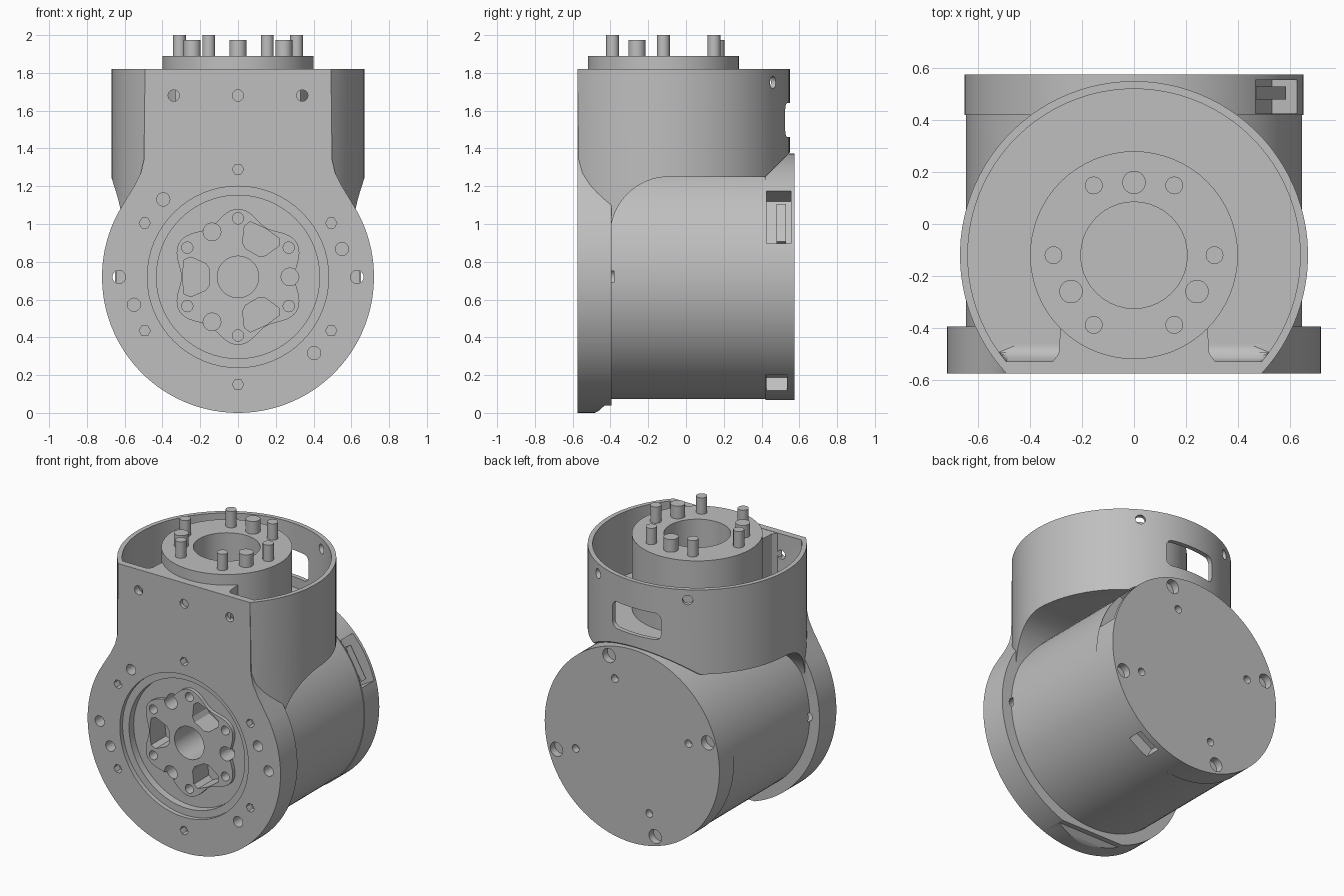
import bpy, bmesh
from math import sin, cos, radians, pi
from mathutils import Matrix, Vector

if "Cube" in bpy.data.objects:
    bpy.data.objects.remove(bpy.data.objects["Cube"])

GREY = (0.52, 0.52, 0.52, 1)
metal = bpy.data.materials.new("plain grey metal")
metal.use_nodes = True
metal.diffuse_color = GREY
metal.node_tree.nodes["Principled BSDF"].inputs["Base Color"].default_value = GREY

DRUM_Z = 0.72      # height of the horizontal axis
CUP_Y = -0.12      # depth of the vertical axis
FRONT = -0.575
BACK = 0.575
TOP = 1.82


def arc(cx, cy, r, a0=0, a1=360, n=64):
    steps = n if a1 - a0 == 360 else n + 1
    angles = [radians(a0 + (a1 - a0) * i / n) for i in range(steps)]
    return [(cx + r * cos(a), cy + r * sin(a)) for a in angles]


def rect(u0, v0, u1, v1, r=0.0):
    if not r:
        return [(u0, v0), (u1, v0), (u1, v1), (u0, v1)]
    corners = [(u1 - r, v1 - r, 0), (u0 + r, v1 - r, 90), (u0 + r, v0 + r, 180), (u1 - r, v0 + r, 270)]
    return [p for x, y, a in corners for p in arc(x, y, r, a, a + 90, 6)]


def polar(r, degrees):
    return r * cos(radians(degrees)), DRUM_Z + r * sin(radians(degrees))


PLACE = {"x": lambda u, v, w: (w, u, v),
         "y": lambda u, v, w: (u, w, v),
         "z": lambda u, v, w: (u, v, w)}


def solid(name, *prisms, bevel=0):
    """Object made of prisms, each (outline, axis, low, high[, matrix])."""
    bm = bmesh.new()
    for outline, axis, lo, hi, *matrix in prisms:
        ends = [[bm.verts.new(PLACE[axis](u, v, w)) for u, v in outline] for w in (lo, hi)]
        bm.faces.new(ends[0])
        bm.faces.new(ends[1])
        for i in range(len(outline)):
            j = (i + 1) % len(outline)
            bm.faces.new((ends[0][i], ends[0][j], ends[1][j], ends[1][i]))
        if matrix:
            bmesh.ops.transform(bm, matrix=matrix[0], verts=ends[0] + ends[1])
        if bevel:
            low = [e for e in bm.edges if all(v in ends[0] for v in e.verts)]
            bmesh.ops.bevel(bm, geom=low, offset=bevel, segments=4, profile=0.5, affect="EDGES")
    bmesh.ops.recalc_face_normals(bm, faces=bm.faces[:])
    mesh = bpy.data.meshes.new(name)
    bm.to_mesh(mesh)
    bm.free()
    obj = bpy.data.objects.new(name, mesh)
    bpy.context.collection.objects.link(obj)
    return obj


def combine(target, other, operation="DIFFERENCE"):
    mod = target.modifiers.new("shape", "BOOLEAN")
    mod.operation = operation
    mod.solver = "EXACT"
    mod.object = other
    bpy.context.view_layer.objects.active = target
    bpy.ops.object.modifier_apply(modifier=mod.name)
    bpy.data.objects.remove(other)


# Upright housing, flat in front, with its underside cleared around the drum
chord = 42.65
body = solid("joint_housing",
             (arc(0, CUP_Y, 0.67, -chord, 180 + chord, 72), "z", DRUM_Z, TOP))
underside = arc(-0.09, 0.94, 0.31, 90, 180, 16)[::-1]
underside += [(0.42, 1.25), (0.58, 1.41), (0.8, 1.41), (0.8, 0.5), (-0.4, 0.5)]
combine(body, solid("underside_cutter", (underside, "x", -1, 1)))

# Round front flange with a neck flowing up to the flat face
neck = [(0.59, 1.135), (0.55, 1.2), (0.515, 1.27), (0.498, 1.34), (0.492, TOP - 0.001)]
outline = arc(0, DRUM_Z, 0.72, 152, 388, 72) + neck + [(-x, z) for x, z in reversed(neck)]
flange = solid("front_flange", (outline, "y", FRONT, -0.395))
relief = [(-0.5, -0.01), (-0.46, 0.012), (-0.43, 0.04), (-0.3, 0.04), (-0.3, -0.1), (-0.5, -0.1)]
combine(flange, solid("relief_cutter", (relief, "x", -1, 1)))
combine(body, flange, "UNION")

# Horizontal drum and its end cap
combine(body, solid("drum", (arc(0, DRUM_Z, 0.647, n=96), "y", -0.45, 0.5)), "UNION")
combine(body, solid("end_cap", (arc(0, DRUM_Z, 0.652, n=96), "y", 0.42, BACK)), "UNION")

# Open cup in the top
combine(body, solid("cup_cutter",
                    (arc(0, CUP_Y, 0.64, -39.8, 219.8, 64), "z", 1.39, 2.1), bevel=0.06))

# Stepped recess and scalloped hub in the front
combine(body, solid("step_cutter", (arc(0, DRUM_Z, 0.48), "y", -0.7, FRONT + 0.03)))
combine(body, solid("recess_cutter", (arc(0, DRUM_Z, 0.432), "y", -0.7, FRONT + 0.08)))
scallop = [polar(0.33 - 0.03 * cos(radians(18 * i)), 3 * i) for i in range(120)]
combine(body, solid("hub", (scallop, "y", FRONT + 0.055, FRONT + 0.12)), "UNION")

# Openings in the hub
hub_cuts = [(arc(0, DRUM_Z, 0.11, n=32), "y", -0.7, -0.25)]
half = [(0.15, 0.04), (0.17, 0.07), (0.25, 0.105), (0.285, 0.09), (0.295, 0)]
kidney = [(u, -v) for u, v in half] + half[-2::-1]
for k in range(6):
    hub_cuts.append((arc(*polar(0.31, 30 + 60 * k), 0.03, n=16), "y", -0.7, -0.4))
for a in (60, 180, 300):
    c, s = cos(radians(a)), sin(radians(a))
    turned = [(u * c - v * s, DRUM_Z + u * s + v * c) for u, v in kidney]
    hub_cuts.append((turned, "y", -0.7, -0.36))
    hub_cuts.append((arc(*polar(0.275, a + 60), 0.047, n=20), "y", -0.7, -0.4))
combine(body, solid("hub_cutter", *hub_cuts))

# Hex sockets, dowel holes and upper screw holes in the front face
front_cuts = []
for k in range(6):
    front_cuts.append((arc(*polar(0.57, 30 + 60 * k), 0.03, n=6), "y", -0.7, FRONT + 0.05))
for a in (15, 134, 195, 315):
    front_cuts.append((arc(*polar(0.57, a), 0.035, n=20), "y", -0.7, FRONT + 0.08))
for a in (0, 180):
    front_cuts.append((arc(*polar(0.63, a), 0.035, n=20), "y", -0.7, -0.38))
for x in (-0.34, 0, 0.34):
    front_cuts.append((arc(x, 1.68, 0.03, n=20), "y", -0.7, -0.45))
combine(body, solid("front_hole_cutter", *front_cuts))

# Counterbores and small holes in the end cap
cap_cuts = []
for a in (75, 165, 255, 345):
    cap_cuts.append((arc(*polar(0.59, a - 2), 0.047, n=24), "y", BACK - 0.05, 0.7))
    cap_cuts.append((arc(*polar(0.44, a - 2), 0.026, n=16), "y", BACK - 0.05, 0.7))
combine(body, solid("cap_hole_cutter", *cap_cuts))

# Cable window and radial screw holes in the housing wall
wall_cuts = [(rect(-0.18, 1.46, 0.18, 1.64, 0.04), "y", 0.35, 0.75)]
for a in (-30, 30):
    spin = Matrix.Translation((0, CUP_Y, 0)) @ Matrix.Rotation(radians(a), 4, "Z")
    wall_cuts.append((arc(0, 1.75, 0.032, n=20), "y", 0.55, 0.8, spin))
combine(body, solid("wall_cutter", *wall_cuts))

# Connector windows in the end cap, the upper one holding a socket
def around_drum(degrees):
    return Matrix.Translation((0, 0, DRUM_Z)) @ Matrix.Rotation(radians(-degrees), 4, "Y")

combine(body, solid("connector_cutter",
                    (rect(0.425, -0.16, 0.555, 0.16), "x", 0.52, 0.8, around_drum(30)),
                    (rect(0.425, -0.08, 0.535, 0.08), "x", 0.57, 0.8, around_drum(-60))))
parts = [body]
parts.append(solid("connector_socket",
                   (rect(0.48, -0.13, 0.53, 0.1), "x", 0.5, 0.6, around_drum(30))))

# Central pedestal with its bore, joined to the front wall by a bridge
pedestal = solid("pedestal", (arc(0, CUP_Y, 0.4), "z", 1.36, 1.89))
combine(pedestal, solid("bore_cutter", (arc(0, CUP_Y, 0.205, n=40), "z", 1.5, 2.1)))
parts.append(pedestal)
bridge = [(-0.33, -0.55), (0.33, -0.55), (0.29, -0.5), (0.28, -0.36), (-0.28, -0.36), (-0.29, -0.5)]
parts.append(solid("front_bridge", (bridge, "z", 1.36, TOP - 0.002)))

# Six tall screws and three shorter dowels on the pedestal
for count, start, ring, r, top, label in ((6, 0, 0.31, 0.034, 2.0, "screw"),
                                          (3, 90, 0.28, 0.045, 1.975, "dowel")):
    for k in range(count):
        a = radians(start + 360 * k / count)
        post = arc(ring * cos(a), CUP_Y + ring * sin(a), r, n=24)
        parts.append(solid(f"{label}_{k + 1}", (post, "z", 1.85, top)))

# Finish: one colour, smooth curves with crisp edges
bpy.ops.object.select_all(action="DESELECT")
for part in parts:
    part.data.materials.clear()
    part.data.materials.append(metal)
    part.select_set(True)
bpy.context.view_layer.objects.active = body
bpy.ops.object.shade_smooth_by_angle(angle=radians(25))
